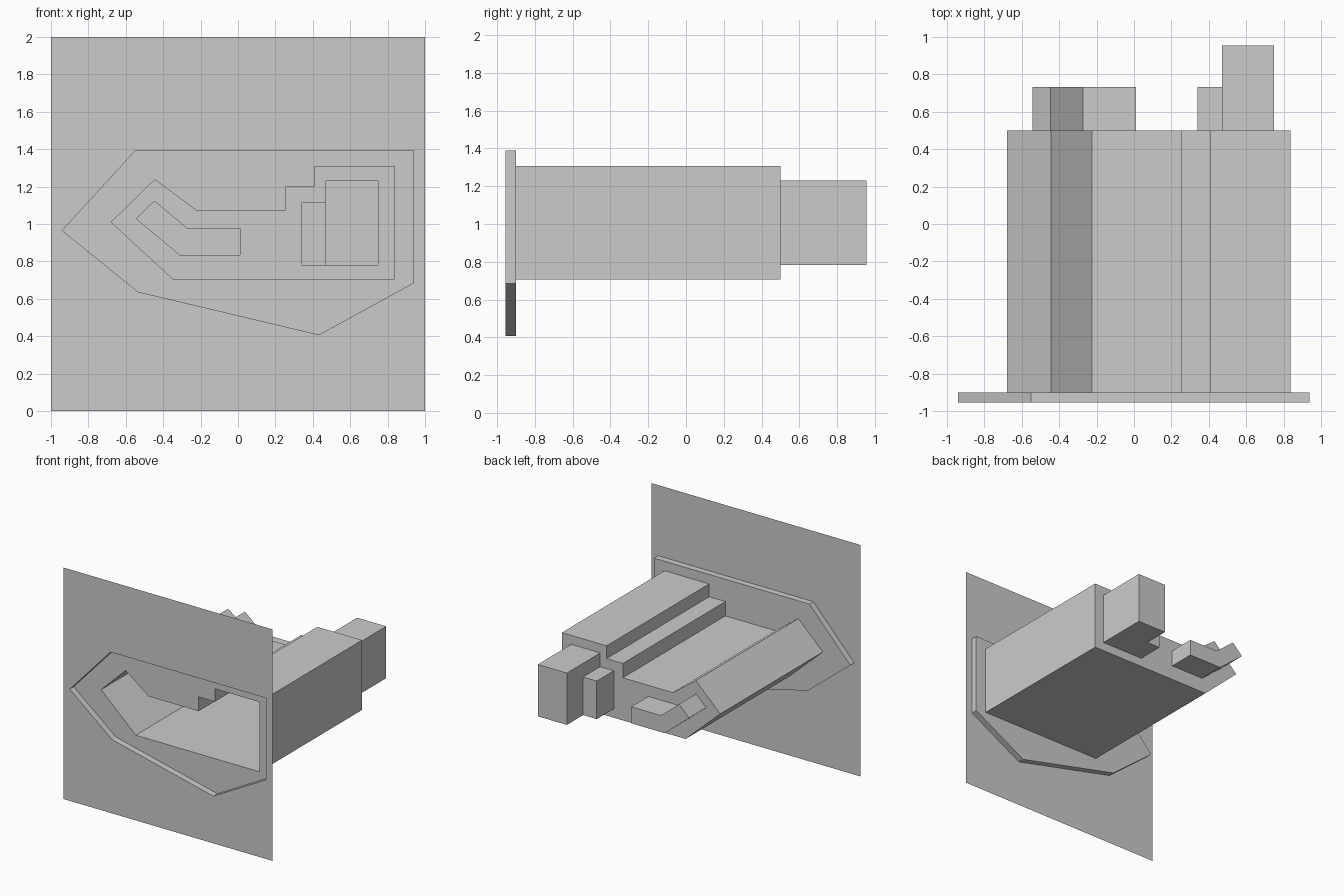
import bpy
import bmesh
from mathutils import Vector

cube = bpy.data.objects.get("Cube")
if cube:
    bpy.data.objects.remove(cube, do_unlink=True)

grey = bpy.data.materials.new("plain_grey")
grey.use_nodes = True
colour = (0.6, 0.6, 0.6, 1)
grey.diffuse_color = colour
grey.node_tree.nodes["Principled BSDF"].inputs["Base Color"].default_value = colour

# Depth levels, front to back
FRONT, LEDGE, BACK, POCKET, DEEP = -0.955, -0.9, 0.5, 0.733, 0.955

# Outlines as (x, z), clockwise from the front
panel = [(-1, 0), (-1, 2), (1, 2), (1, 0)]
ledge = [(-0.94, 0.965), (-0.55, 1.39), (0.938, 1.39),
         (0.938, 0.685), (0.433, 0.408), (-0.535, 0.638)]
cavity = [(-0.678, 1.01), (-0.444, 1.237), (-0.225, 1.073), (0.254, 1.073),
          (0.254, 1.197), (0.409, 1.197), (0.409, 1.308), (0.836, 1.308),
          (0.836, 0.705), (-0.347, 0.705)]
bent = [(-0.543, 1.028), (-0.447, 1.122), (-0.273, 0.977),
        (0.01, 0.977), (0.01, 0.834), (-0.31, 0.834)]
stepped = [(0.34, 0.782), (0.34, 1.111), (0.47, 1.111),
           (0.47, 1.23), (0.748, 1.23), (0.748, 0.782)]
low_step = [(0.34, 0.782), (0.34, 1.111), (0.47, 1.111), (0.47, 0.782)]
block = [(0.47, 0.782), (0.47, 1.23), (0.748, 1.23), (0.748, 0.782)]


def sheet_part(name, rim, start, end, floor=None, holes=()):
    """Walls along rim from start to end, closed by a floor with holes."""
    bm = bmesh.new()

    def ring(outline, y):
        return [bm.verts.new((x, y, z)) for x, z in outline]

    # Flat floor around the holes
    edges = []
    for outline in [floor or rim, *holes]:
        verts = ring(outline, end)
        edges += [bm.edges.new((a, b)) for a, b in zip(verts, verts[1:] + verts[:1])]
    bmesh.ops.triangle_fill(bm, edges=edges, use_beauty=True, use_dissolve=False,
                            normal=Vector((0, -1, 0)))
    bm.normal_update()
    for face in bm.faces:
        if face.normal.y > 0:
            face.normal_flip()

    # Side walls facing into the recess
    if start != end:
        near, far = ring(rim, start), ring(rim, end)
        for i in range(len(rim)):
            j = (i + 1) % len(rim)
            bm.faces.new((near[i], far[i], far[j], near[j]))
    bmesh.ops.remove_doubles(bm, verts=bm.verts, dist=0.0001)

    mesh = bpy.data.meshes.new(name)
    bm.to_mesh(mesh)
    bm.free()
    mesh.materials.append(grey)
    obj = bpy.data.objects.new(name, mesh)
    bpy.context.collection.objects.link(obj)
    return obj


sheet_part("front_panel", panel, FRONT, FRONT, holes=[ledge])
sheet_part("shallow_recess", ledge, FRONT, LEDGE, holes=[cavity])
sheet_part("main_cavity", cavity, LEDGE, BACK, holes=[bent, stepped])
sheet_part("bent_pocket", bent, BACK, POCKET)
sheet_part("stepped_pocket", stepped, BACK, POCKET, floor=low_step)
sheet_part("deep_pocket", block, POCKET, DEEP)
